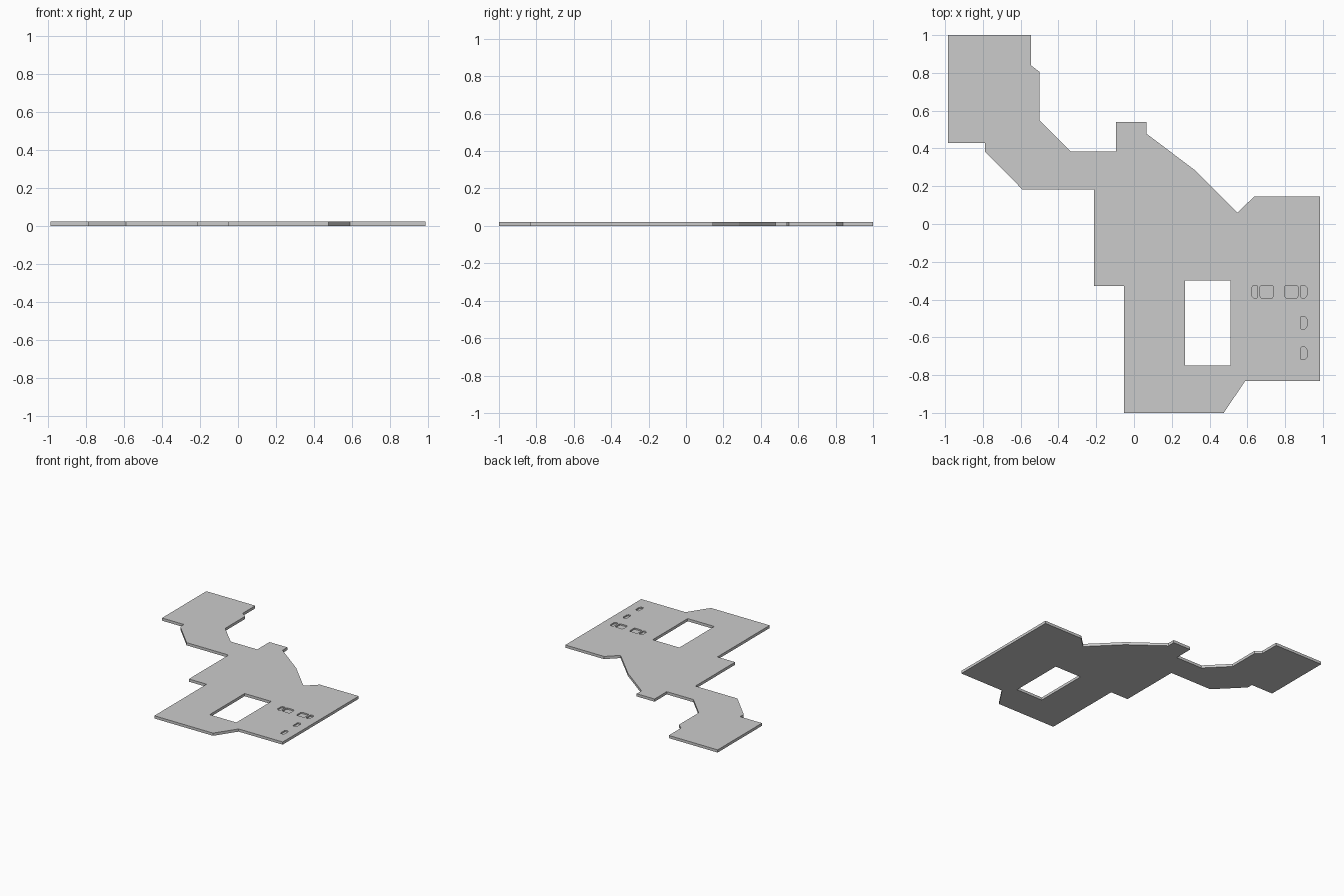
import bpy, bmesh

if "Cube" in bpy.data.objects:
    bpy.data.objects.remove(bpy.data.objects["Cube"])

THICK = 0.022
POCKET_FLOOR = 0.011


def prism(name, points, z0, z1):
    """Extrude a closed 2D profile between two heights."""
    bm = bmesh.new()
    face = bm.faces.new([bm.verts.new((x, y, z0)) for x, y in points])
    top = bmesh.ops.extrude_face_region(bm, geom=[face])["geom"]
    bmesh.ops.translate(bm, vec=(0, 0, z1 - z0),
                        verts=[v for v in top if isinstance(v, bmesh.types.BMVert)])
    bmesh.ops.recalc_face_normals(bm, faces=bm.faces)
    mesh = bpy.data.meshes.new(name)
    bm.to_mesh(mesh)
    bm.free()
    obj = bpy.data.objects.new(name, mesh)
    bpy.context.collection.objects.link(obj)
    return obj


def slot(x0, x1, y0, y1, left, right):
    """Rectangle with chamfered corners; left/right give the chamfer per side."""
    return [(x0 + left, y0), (x1 - right, y0), (x1, y0 + right * 1.3), (x1, y1 - right * 1.3),
            (x1 - right, y1), (x0 + left, y1), (x0, y1 - left * 1.3), (x0, y0 + left * 1.3)]


# Floor plate outline, clockwise from the back left corner
outline = [(-0.985, 1), (-0.545, 1), (-0.545, 0.84), (-0.50, 0.805), (-0.50, 0.55),
           (-0.335, 0.383), (-0.095, 0.383), (-0.095, 0.54), (0.066, 0.54), (0.066, 0.478),
           (0.325, 0.283), (0.547, 0.06), (0.636, 0.145), (0.985, 0.145), (0.985, -0.832),
           (0.588, -0.832), (0.475, -1), (-0.053, -1), (-0.053, -0.328), (-0.212, -0.328),
           (-0.212, 0.182), (-0.59, 0.182), (-0.788, 0.383), (-0.788, 0.43), (-0.985, 0.43)]
plate = prism("floor_plate", outline, 0, THICK)

# Rectangular through opening
cutters = [prism("opening_cutter",
                 [(0.27, -0.75), (0.51, -0.75), (0.51, -0.30), (0.27, -0.30)], -0.1, 0.1)]

# Shallow pockets: one row of four, then two more below on the right
pockets = [(0.622, 0.655, -0.325, 0.01, 0.004), (0.667, 0.738, -0.325, 0.006, 0.006),
           (0.798, 0.868, -0.325, 0.006, 0.006)]
pockets += [(0.882, 0.915, y, 0.004, 0.01) for y in (-0.325, -0.49, -0.652)]
for x0, x1, y, left, right in pockets:
    cutters.append(prism("pocket_cutter", slot(x0, x1, y - 0.066, y, left, right),
                         POCKET_FLOOR, 0.1))

# Cut everything out of the plate
bpy.context.view_layer.objects.active = plate
for cutter in cutters:
    cutter.hide_render = True
    mod = plate.modifiers.new("cut", "BOOLEAN")
    mod.operation = "DIFFERENCE"
    mod.solver = "EXACT"
    mod.object = cutter
    bpy.ops.object.modifier_apply(modifier=mod.name)
    bpy.data.objects.remove(cutter)
